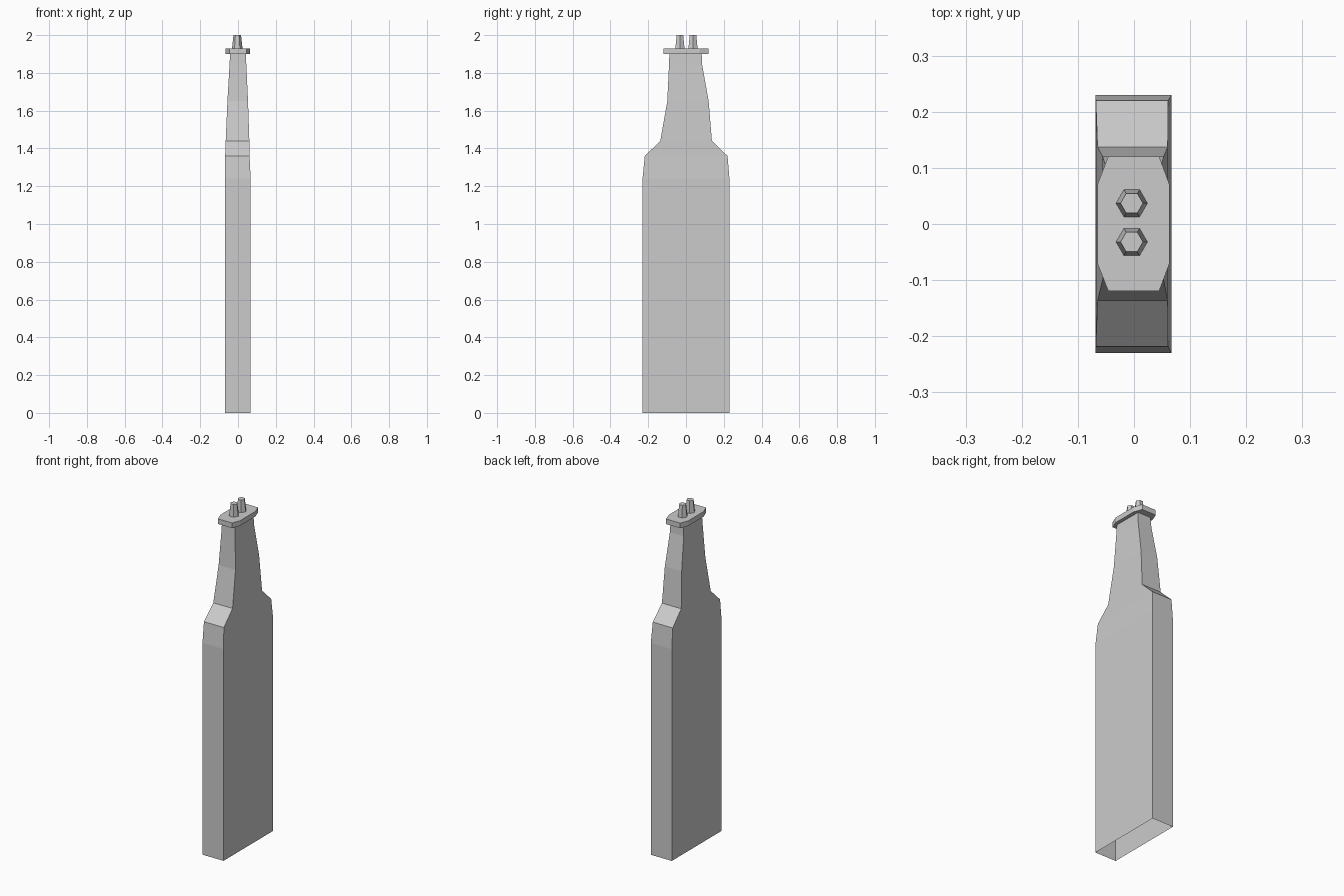
import bpy, bmesh
from math import cos, sin, tau

if "Cube" in bpy.data.objects:
    bpy.data.objects.remove(bpy.data.objects["Cube"])


def loft(name, rings, cap_bottom=True, cap_top=True):
    """Skin a stack of equal-length rings of (x, y, z) points."""
    bm = bmesh.new()
    loops = [[bm.verts.new(p) for p in ring] for ring in rings]
    n = len(loops[0])
    for a, b in zip(loops, loops[1:]):
        for i in range(n):
            j = (i + 1) % n
            bm.faces.new((a[i], a[j], b[j], b[i]))
    if cap_bottom:
        bm.faces.new(loops[0][::-1])
    if cap_top:
        bm.faces.new(loops[-1])
    mesh = bpy.data.meshes.new(name)
    bm.to_mesh(mesh)
    bm.free()
    obj = bpy.data.objects.new(name, mesh)
    bpy.context.collection.objects.link(obj)
    return obj


def rect(z, x0, x1, y0, y1):
    return [(x0, y0, z), (x1, y0, z), (x1, y1, z), (x0, y1, z)]


def hexagon(cx, cy, z, r):
    return [(cx + r * cos(tau * i / 6), cy + r * sin(tau * i / 6), z) for i in range(6)]


# Flat body with shoulder and tapering neck, open at the bottom
sections = [
    (0.00, -0.069, 0.067, -0.230, 0.230),
    (1.24, -0.069, 0.067, -0.230, 0.230),
    (1.36, -0.068, 0.061, -0.218, 0.220),
    (1.44, -0.065, 0.060, -0.136, 0.137),
    (1.65, -0.056, 0.053, -0.099, 0.120),
    (1.84, -0.045, 0.044, -0.090, 0.086),
    (1.90, -0.042, 0.042, -0.088, 0.083),
]
loft("body", [rect(*s) for s in sections], cap_bottom=False)

# Collar plate with clipped corners
outline = [(-0.046, -0.119), (0.045, -0.119), (0.063, -0.071), (0.063, 0.071),
           (0.045, 0.12), (-0.046, 0.12), (-0.065, 0.071), (-0.065, -0.071)]
loft("collar_plate", [[(x, y, z) for x, y in outline] for z in (1.90, 1.93)])

# Two tapered hexagonal pegs
for label, y in (("front", -0.032), ("back", 0.037)):
    loft(f"{label}_peg", [hexagon(-0.004, y, 1.93, 0.028), hexagon(-0.004, y, 2.0, 0.02)])
